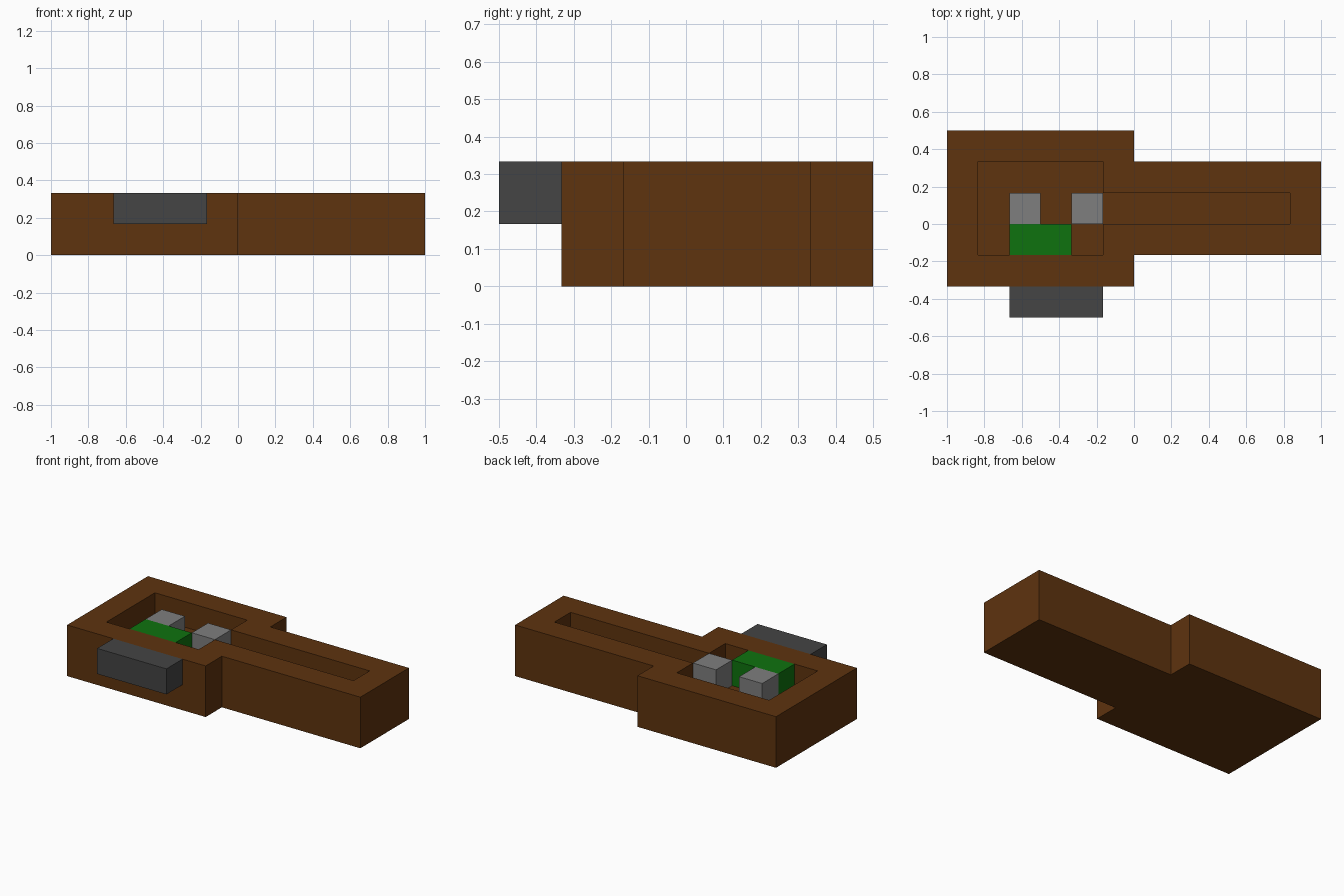
import bpy
import bmesh

cube = bpy.data.objects.get("Cube")
if cube:
    bpy.data.objects.remove(cube, do_unlink=True)

U = 1 / 6  # one building unit


def material(name, r, g, b):
    m = bpy.data.materials.new(name)
    m.use_nodes = True
    m.diffuse_color = (r, g, b, 1)
    m.node_tree.nodes["Principled BSDF"].inputs["Base Color"].default_value = (r, g, b, 1)
    return m


brown = material("brown wood", 0.112, 0.033, 0.0045)
slate = material("dark grey", 0.058, 0.058, 0.058)
grey = material("mid grey", 0.21, 0.21, 0.21)
green = material("green", 0.0045, 0.171, 0.0045)


def add_object(name, bm, mat):
    bmesh.ops.recalc_face_normals(bm, faces=bm.faces)
    mesh = bpy.data.meshes.new(name)
    bm.to_mesh(mesh)
    bm.free()
    mesh.materials.append(mat)
    obj = bpy.data.objects.new(name, mesh)
    bpy.context.collection.objects.link(obj)


def ring(bm, points, z):
    return [bm.verts.new((x * U, y * U, z * U)) for x, y in points]


def walls(bm, a, b):
    for i in range(len(a)):
        j = (i + 1) % len(a)
        bm.faces.new((a[i], a[j], b[j], b[i]))


def loop_edges(bm, verts):
    return [bm.edges.get((verts[i - 1], verts[i])) for i in range(len(verts))]


def box(name, lo, hi, mat):
    bm = bmesh.new()
    corners = [(lo[0], lo[1]), (hi[0], lo[1]), (hi[0], hi[1]), (lo[0], hi[1])]
    a, b = ring(bm, corners, lo[2]), ring(bm, corners, hi[2])
    walls(bm, a, b)
    bm.faces.new(a)
    bm.faces.new(b)
    add_object(name, bm, mat)


# Tray: wide block with a narrower arm, hollowed by a pocket and a long slot
outline = [(-6, -2), (0, -2), (0, -1), (6, -1), (6, 2), (0, 2), (0, 3), (-6, 3)]
pocket = [(-5, -1), (-1, -1), (-1, 0), (5, 0), (5, 1), (-1, 1), (-1, 2), (-5, 2)]
bm = bmesh.new()
base, rim = ring(bm, outline, 0), ring(bm, outline, 2)
floor, lip = ring(bm, pocket, 1), ring(bm, pocket, 2)
walls(bm, base, rim)
walls(bm, floor, lip)
bm.faces.new(base)
bm.faces.new(floor)
bmesh.ops.triangle_fill(bm, use_beauty=True, normal=(0, 0, 1),
                        edges=loop_edges(bm, rim) + loop_edges(bm, lip))
add_object("tray", bm, brown)

# Blocks standing in the pocket
box("left_peg", (-2, 0, 1), (-1, 1, 2), grey)
box("right_peg", (-4, 0, 1), (-3, 1, 2), grey)
box("green_block", (-4, -1, 1), (-2, 0, 2), green)

# Ledge on the front wall
box("front_ledge", (-4, -3, 1), (-1, -2, 2), slate)
